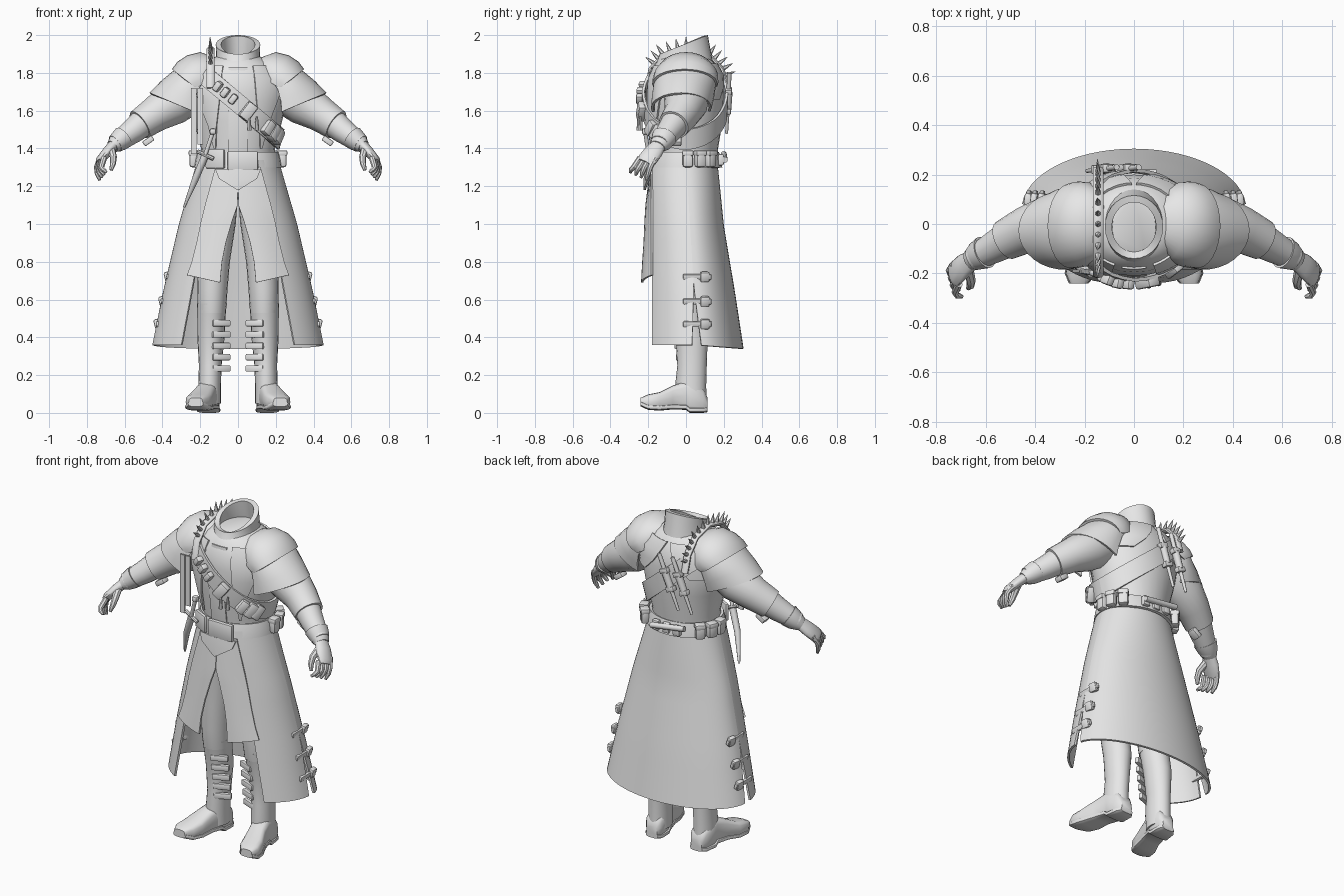
import bpy, bmesh
from math import sin, cos, pi, sqrt, asin, radians
from mathutils import Vector, Matrix, Euler

if "Cube" in bpy.data.objects:
    bpy.data.objects.remove(bpy.data.objects["Cube"])

grey = bpy.data.materials.new("plain grey")
grey.use_nodes = True
grey.diffuse_color = (0.8, 0.8, 0.8, 1)
grey.node_tree.nodes["Principled BSDF"].inputs["Base Color"].default_value = (0.8, 0.8, 0.8, 1)
made = []


def finish(name, bm, mirror=False):
    bmesh.ops.recalc_face_normals(bm, faces=bm.faces)
    mesh = bpy.data.meshes.new(name)
    bm.to_mesh(mesh)
    bm.free()
    mesh.materials.append(grey)
    ob = bpy.data.objects.new(name, mesh)
    bpy.context.collection.objects.link(ob)
    if mirror:
        ob.modifiers.new("Mirror", "MIRROR").use_mirror_merge = False
    made.append(ob)


def grid(name, rows, closed=False, caps=False, thick=0, mirror=False):
    """Skin a list of equal point rows."""
    bm = bmesh.new()
    vs = [[bm.verts.new(p) for p in row] for row in rows]
    n = len(rows[0])
    for a, b in zip(vs, vs[1:]):
        for i in range(n if closed else n - 1):
            j = (i + 1) % n
            bm.faces.new((a[i], a[j], b[j], b[i]))
    if caps:
        bm.faces.new(vs[0])
        bm.faces.new(vs[-1])
    bmesh.ops.recalc_face_normals(bm, faces=bm.faces)
    if thick:
        bmesh.ops.solidify(bm, geom=bm.faces[:], thickness=thick)
    finish(name, bm, mirror)


def ring(cx, cy, z, rx, ry, n=28, tilt=0):
    return [(cx + rx * cos(2 * pi * i / n), cy + ry * sin(2 * pi * i / n),
             z + tilt * sin(2 * pi * i / n)) for i in range(n)]


def tube(name, pts, radii, mirror=False, n=12, ref=(0, 1, 0)):
    pts = [Vector(p) for p in pts]
    rows = []
    for i, p in enumerate(pts):
        d = (pts[min(i + 1, len(pts) - 1)] - pts[max(i - 1, 0)]).normalized()
        u = d.cross(Vector(ref)).normalized()
        v = d.cross(u)
        r = radii[i] if isinstance(radii, list) else radii
        a, b = r if isinstance(r, tuple) else (r, r)
        rows.append([p + u * a * cos(2 * pi * k / n) + v * b * sin(2 * pi * k / n) for k in range(n)])
    grid(name, rows, True, True, 0, mirror)


def box(name, loc, size, rot=(0, 0, 0), bevel=0.008, mirror=False):
    bm = bmesh.new()
    turn = Euler([radians(a) for a in rot]).to_matrix().to_4x4()
    bmesh.ops.create_cube(bm, size=1, matrix=Matrix.Translation(loc) @ turn @ Matrix.Diagonal((*size, 1)))
    if bevel:
        bmesh.ops.bevel(bm, geom=bm.edges[:], offset=bevel, segments=2, affect="EDGES", profile=0.5)
    finish(name, bm, mirror)


def interp(table, z):
    for a, b in zip(table, table[1:]):
        if z >= b[0]:
            f = min(1, max(0, (a[0] - z) / (a[0] - b[0])))
            return [p + (q - p) * f for p, q in zip(a[1:], b[1:])]
    return table[-1][1:]


# Torso: height, half width, half depth
TORSO = [(1.89, .11, .12), (1.86, .17, .15), (1.8, .25, .19), (1.7, .27, .205),
         (1.55, .235, .2), (1.4, .195, .175), (1.28, .2, .165)]
grid("torso", [ring(0, -.005, z, a, b) for z, a, b in TORSO], True, True)


def on_torso(x, z, off, side=-1):
    rx, ry = interp(TORSO, z)
    return Vector((x, -.005 + side * (ry + off) * sqrt(max(.05, 1 - (x / (rx + off)) ** 2)), z))


# Lapels, centre placket and back mantle
def torso_sheet(name, rows, off, mirror, side=-1):
    grid(name, [[on_torso(a + (b - a) * i / 6, z, off, side) for i in range(7)] for z, a, b in rows],
         thick=.01, mirror=mirror)


torso_sheet("lapels", [(1.84, .08, .17), (1.77, .09, .25), (1.65, .1, .21),
                       (1.52, .115, .16), (1.4, .12, .13)], .014, True)
torso_sheet("placket", [(1.83, -.05, .05), (1.6, -.05, .05), (1.38, -.05, .05)], .008, False)
torso_sheet("back_mantle", [(1.85, .01, .16), (1.79, .04, .23), (1.73, .08, .25), (1.66, .15, .26)],
            .016, True, 1)

# Collar, higher at the back, with a thick rim
grid("collar", [ring(0, -.015, 1.85, .125, .155, tilt=.02), ring(0, -.012, 1.89, .116, .142, tilt=.03),
                ring(0, -.012, 1.95, .118, .128, tilt=.05)], True, thick=.028)

# Coat skirt: height, half width, back depth, front edge
COAT = [(1.34, .215, .165, .1), (1.2, .255, .18, .14), (1.0, .313, .2, .18),
        (.65, .395, .26, .245), (.36, .455, .305, .3)]


def coat_row(z, back):
    w, b, e = interp(COAT, z)
    drop = (1.34 - z) / .98
    cy, start = .06 * drop, asin(e / w)
    slit = .09 * max(0, (.68 - z) / .32)
    lo, hi = (pi / 2 + slit, pi * 1.5 - slit) if back else (start, pi / 2 - slit)
    row, n = [], 28 if back else 10
    for i in range(n + 1):
        a = lo + (hi - lo) * i / n
        ry = (b - cy) if back else (cy + .18) / cos(start)
        row.append((w * sin(a), cy - ry * cos(a), z - .02 * drop * max(0, -cos(a))))
    return row


heights = [1.34 - .98 * i / 14 for i in range(15)]
grid("coat_back", [coat_row(z, True) for z in heights], thick=.012)
grid("coat_fronts", [coat_row(z, False) for z in heights], thick=.012, mirror=True)

# Straps and buckles over the coat slits
for z in (.72, .59, .47):
    w = interp(COAT, z)[0]
    box("slit_strap", (w - .008, .06, z), (.018, .15, .03), (0, 14, 0), .005, True)
    box("slit_buckle", (w - .006, .1, z), (.03, .05, .055), (0, 14, 8), .01, True)

# Split front flaps: height, inner x, outer x, inner y
FLAP = [(1.3, 0, .12, -.19), (1.1, .002, .175, -.215), (1.02, .03, .195, -.22),
        (.9, .065, .22, -.225), (.8, .085, .245, -.232), (.69, .095, .27, -.238)]
grid("front_flaps", [[(a + (b - a) * i / 5, y + (-.185 - y) * (i / 5) ** 2, z + .04 * i / 5 * (z < .75))
                      for i in range(6)] for z, a, b, y in FLAP], thick=.012, mirror=True)

# Trousers and boots: height, centre x, centre y, half width, half depth
LEG = [(1.32, .09, 0, .11, .14), (1.15, .1, -.01, .1, .125), (1.0, .11, -.01, .098, .115),
       (.8, .128, -.005, .085, .1), (.66, .135, -.01, .08, .095), (.53, .138, 0, .074, .085)]
BOOT = [(.58, .138, 0, .08, .092), (.54, .14, .005, .076, .088), (.4, .143, .03, .072, .085),
        (.25, .147, .032, .06, .078), (.15, .15, .025, .06, .082), (.05, .15, .03, .06, .078)]
for name, table in (("trouser_legs", LEG), ("boot_shafts", BOOT)):
    grid(name, [ring(x, y, z, a, b, 20) for z, x, y, a, b in table], True, True, mirror=True)

# Feet: y, centre x, half width, base height, top height
FOOT = [(.115, .148, .036, .004, .08), (.09, .15, .054, 0, .13), (.02, .156, .058, 0, .17),
        (0, .158, .056, .016, .17), (-.07, .178, .056, .018, .145), (-.14, .2, .066, .012, .11),
        (-.2, .215, .062, .016, .098), (-.24, .224, .036, .034, .08)]


def foot_ring(y, x, w, base, top):
    pts = []
    for i in range(16):
        c, s = cos(pi * i / 8), sin(pi * i / 8)
        sq = lambda v: (1 if v > 0 else -1) * abs(v) ** .6
        pts.append((x + w * sq(c), y, base + (top - base) * (sq(s) + 1) / 2))
    return pts


grid("boot_feet", [foot_ring(*row) for row in FOOT], True, True, mirror=True)
grid("boot_soles", [foot_ring(y, x, w + .004, base, base + .03) for y, x, w, base, top in FOOT],
     True, True, mirror=True)
for i in range(5):
    box("boot_strap", (.09, -.048 + .008 * i, .475 - .06 * i), (.1, .025, .034), (0, 0, -22), .005, True)

# Belt, buckle and pouches
grid("belt", [ring(0, -.005, z, r, r - .035) for z, r in ((1.3, .232), (1.34, .226), (1.38, .215))],
     True, thick=.016)
box("belt_buckle", (.025, -.2, 1.335), (.16, .025, .1), bevel=.006)
box("belt_plate", (-.12, -.18, 1.345), (.11, .02, .1), (0, 0, -28), .006)
grid("belt_point", [[(-.12, -.195, 1.29), (0, -.215, 1.29), (.12, -.195, 1.29)],
                    [(-.1, -.203, 1.24), (0, -.225, 1.235), (.1, -.203, 1.24)],
                    [(-.012, -.225, 1.185), (0, -.226, 1.18), (.012, -.225, 1.185)]], thick=.012)
for x, y, turn in ((.235, .01, 0), (.225, .075, 22), (.185, .13, 45)):
    box("belt_pouch", (x, y, 1.345), (.045, .056, .09), (0, 0, turn), .014, True)
    box("pouch_flap", (x, y, 1.375), (.052, .06, .03), (0, 0, turn), .008, True)
for x in (-.07, .0, .07):
    box("back_clip", (x, .185, 1.34), (.045, .03, .06), bevel=.008)
tube("belt_roll", [(-.13, .2, 1.37), (.09, .205, 1.34)], .016)


# Bandolier wrapped round the chest
def band_point(t, lift, off):
    z = 1.62
    for _ in range(30):
        rx, ry = interp(TORSO, z)
        x = (rx + off) * cos(t)
        z = z * .6 + .4 * min(1.87, 1.64 + lift - .83 * x)
    return Vector((x, -.005 + (ry + off) * sin(t), z))


grid("bandolier", [[band_point(2 * pi * i / 40, lift, .024) for lift in (.065, 0, -.065)]
                   for i in range(41)], thick=.014)
for degrees, size in ((249, .035), (257, .035), (265, .035), (281, .06), (308, .05), (319, .055), (329, .055)):
    p = band_point(radians(degrees), 0, .034)
    box("bandolier_pouch", p, (size, .045, size * 1.6), (0, 38, degrees - 270), .01)
for x in (.06, .1):
    top = on_torso(x, 1.57, .05)
    tube("vial", [top, top - Vector((0, 0, .03)), top - Vector((0, 0, .075))], [.005, .009, .012],
         n=8, ref=(1, 0, 0))

# Shoulder capelets: outer point, inner point, half depth
UPPER = [(.13, 1.885, .11, 1.86, .08), (.2, 1.91, .14, 1.82, .14), (.27, 1.893, .19, 1.78, .17),
         (.32, 1.86, .23, 1.755, .175), (.35, 1.82, .255, 1.745, .172)]
LOWER = [(.28, 1.855, .2, 1.78, .155), (.35, 1.805, .24, 1.73, .165), (.41, 1.755, .265, 1.67, .165),
         (.468, 1.695, .28, 1.615, .16)]
for name, table in (("shoulder_caps", UPPER), ("shoulder_capes", LOWER)):
    grid(name, [[(xi + (xo - xi) * cos(t), d * sin(t) - .15 * max(0, xo - .3), zi + (zo - zi) * cos(t))
                 for t in [radians(-105 + 210 * i / 18) for i in range(19)]]
                for xo, zo, xi, zi, d in table], thick=.014, mirror=True)

# Arms, bracers and gloves
tube("sleeves", [(.17, 0, 1.74), (.26, 0, 1.7), (.35, 0, 1.635), (.44, -.025, 1.58), (.52, -.065, 1.525)],
     [.11, .122, .115, .094, .083], True, 20)
tube("bracers", [(.48, -.045, 1.555), (.56, -.09, 1.49), (.65, -.14, 1.425)], [.078, .066, .05], True, 18)
tube("glove_cuffs", [(.605, -.115, 1.46), (.635, -.13, 1.435), (.665, -.15, 1.41)],
     [(.062, .068), (.055, .058), (.035, .043)], True, 16)
box("bracer_tags", (.475, -.05, 1.44), (.06, .05, .03), (0, 35, 0), .006, True)
tube("palms", [(.65, -.14, 1.425), (.69, -.17, 1.385), (.728, -.205, 1.34), (.737, -.215, 1.325)],
     [(.03, .038), (.027, .05), (.023, .052), (.014, .04)], True, 14)
for i in range(4):
    tube("finger", [(.73 - .007 * i, -.165 - .026 * i, 1.35), (.748 - .008 * i, -.19 - .029 * i, 1.3),
                    (.745 - .01 * i, -.2 - .03 * i, 1.265 + .008 * i), (.732 - .012 * i, -.21 - .028 * i, 1.232 + .014 * i)],
         [.016, .015, .013, .008], True, 8, (1, 0, 0))
tube("thumbs", [(.672, -.18, 1.395), (.66, -.23, 1.355), (.662, -.25, 1.32), (.672, -.26, 1.285)],
     [.022, .019, .016, .009], True, 8, (1, 0, 0))

# Spiked strap over one shoulder
ARC = [(-.205, 1.72), (-.185, 1.82), (-.12, 1.895), (0, 1.925), (.12, 1.895), (.19, 1.82), (.22, 1.72)]
tube("spike_strap", [(-.145, y, z) for y, z in ARC], [(.014, .022)] * len(ARC), n=10, ref=(1, 0, 0))
for i in range(19):
    k = min(5, i // 3)
    f = (i - 3 * k) / 3
    base = Vector((-.145, ARC[k][0] * (1 - f) + ARC[k + 1][0] * f, ARC[k][1] * (1 - f) + ARC[k + 1][1] * f))
    out = (base - Vector((-.135, 0, 1.72))).normalized()
    if base.z > (1.84 if base.y < 0 else 1.78):
        tube("spike", [base, base + out * .03, base + out * .066], [.014, .009, .001], n=6, ref=(1, 0, 0))

# Tools slung on the back
for x in (.02, -.07):
    a, b = Vector((x, .23, 1.8)), Vector((x - .12, .215, 1.48))
    tube("back_tool", [a.lerp(b, f) for f in (0, .3, .32, .6, .62, 1)],
         [.012, .012, .022, .02, .011, .008], n=10)
    for f in (.3, .62):
        box("tool_clasp", a.lerp(b, f), (.055, .035, .03), (0, 20, 0), .006)

# Sheathed dagger at the hip, and hanging strips
tube("dagger_sheath", [(-.175, -.195, 1.36), (-.225, -.17, 1.24), (-.285, -.1, 1.09)], [.02, .018, .006], n=10)
tube("dagger_grip", [(-.135, -.215, 1.48), (-.172, -.198, 1.37)], .011, n=10)
tube("dagger_guard", [(-.215, -.19, 1.385), (-.13, -.205, 1.345)], .011, n=8)
box("dagger_pommel", (-.133, -.216, 1.49), (.035, .035, .035), bevel=.012)
for x, low in ((-.235, 1.37), (-.2, 1.42)):
    box("hanging_strip", (x, -.19, (low + 1.72) / 2), (.03, .009, 1.72 - low), bevel=0)

bpy.ops.object.select_all(action="DESELECT")
for ob in made:
    ob.select_set(True)
bpy.context.view_layer.objects.active = made[0]
bpy.ops.object.shade_smooth_by_angle(angle=radians(40))
